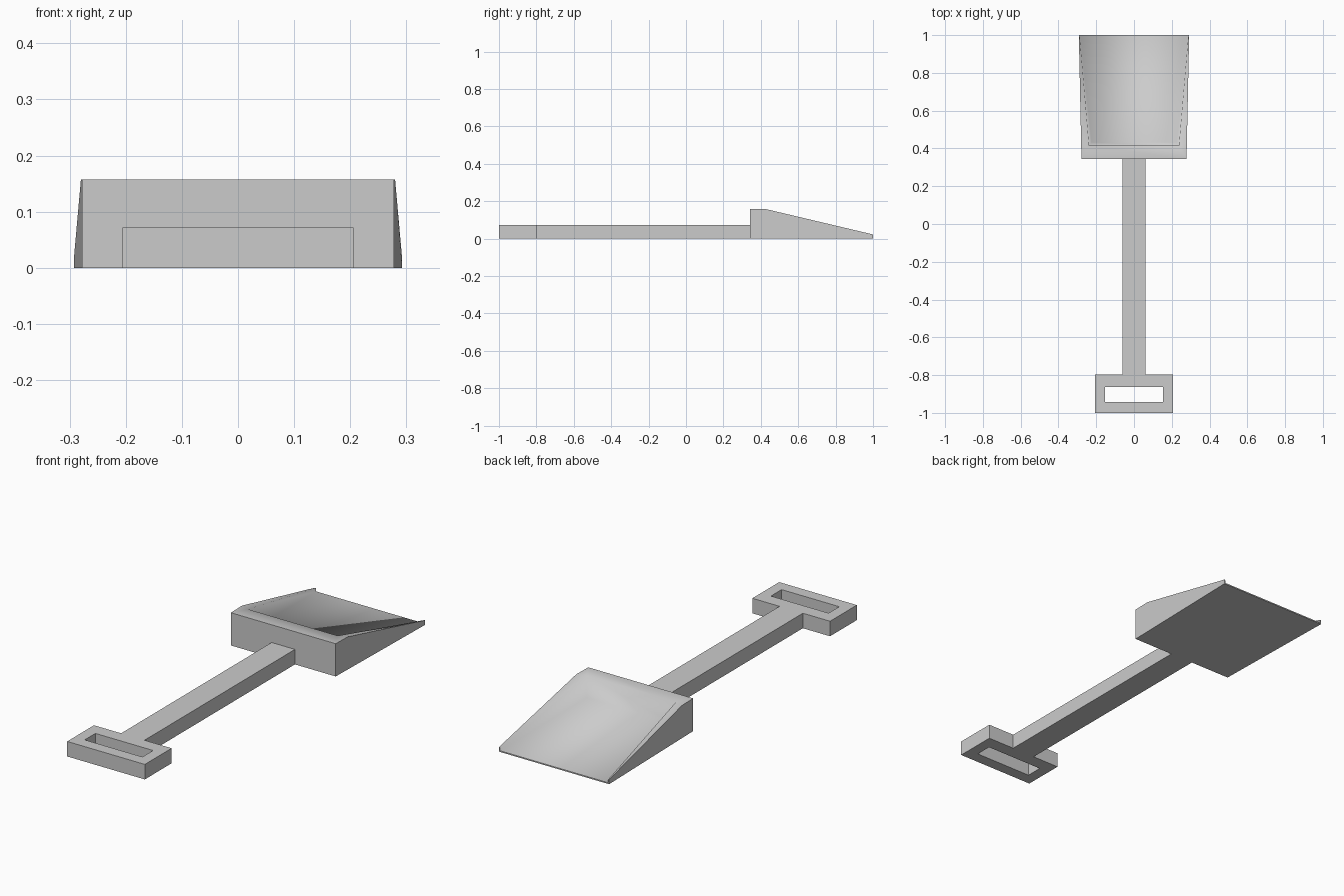
import bpy
import bmesh

if "Cube" in bpy.data.objects:
    bpy.data.objects.remove(bpy.data.objects["Cube"])


def rect_mirror(half):
    """Close a half outline (x > 0) by mirroring it across x = 0."""
    return half + [(-x, y) for x, y in reversed(half)]


# Handle and D-grip: one flat outline with a slot, extruded
THICK = 0.072
outer = rect_mirror([(0.206, -1.0), (0.206, -0.797), (0.062, -0.797), (0.062, 0.343)])
slot = rect_mirror([(0.153, -0.943), (0.153, -0.862)])
curve = bpy.data.curves.new("handle_profile", "CURVE")
curve.dimensions = "2D"
curve.fill_mode = "BOTH"
curve.extrude = THICK / 2
for points in (outer, slot):
    spline = curve.splines.new("POLY")
    spline.points.add(len(points) - 1)
    for p, (x, y) in zip(spline.points, points):
        p.co = (x, y, 0, 1)
    spline.use_cyclic_u = True
handle = bpy.data.objects.new("handle", curve)
handle.location.z = THICK / 2
bpy.context.collection.objects.link(handle)
bpy.context.view_layer.objects.active = handle
handle.select_set(True)
bpy.ops.object.convert(target="MESH")
for poly in handle.data.polygons:
    poly.use_smooth = False

# Scoop: right-hand corner points, mirrored to the left
corners = {
    "base_back": (0.278, 0.343, 0), "base_tip": (0.292, 1, 0),
    "top_back": (0.278, 0.343, 0.157), "top_mid": (0.280, 0.43, 0.157),
    "top_tip": (0.292, 1, 0.022),
    "rim_back": (0.238, 0.415, 0.157), "rim_tip": (0.288, 1, 0.022),
    "floor_back": (0.225, 0.432, 0.06), "floor_tip": (0.285, 1, 0.006),
}
bm = bmesh.new()
R = {k: bm.verts.new(c) for k, c in corners.items()}
L = {k: bm.verts.new((-c[0], c[1], c[2])) for k, c in corners.items()}


def strip(names, smooth=False):
    """Face spanning both sides through the named points."""
    f = bm.faces.new([R[n] for n in names] + [L[n] for n in reversed(names)])
    f.smooth = smooth


# Outer back, base and front lip
strip(["base_back", "top_back"])
strip(["base_back", "base_tip"])
strip(["base_tip", "top_tip", "rim_tip", "floor_tip"])
# Back rim, inner back wall and floor
strip(["top_back", "rim_back"], True)
strip(["rim_back", "floor_back"], True)
strip(["floor_back", "floor_tip"], True)
# Side walls and side rims
for S in (R, L):
    for names, smooth in (
        (["base_back", "base_tip", "top_tip", "top_mid", "top_back"], False),
        (["top_back", "top_mid", "rim_back"], True),
        (["top_mid", "top_tip", "rim_tip", "rim_back"], True),
        (["rim_back", "rim_tip", "floor_tip", "floor_back"], True),
    ):
        bm.faces.new([S[n] for n in names]).smooth = smooth
bmesh.ops.recalc_face_normals(bm, faces=bm.faces)
mesh = bpy.data.meshes.new("scoop")
bm.to_mesh(mesh)
bm.free()
bpy.context.collection.objects.link(bpy.data.objects.new("scoop", mesh))
